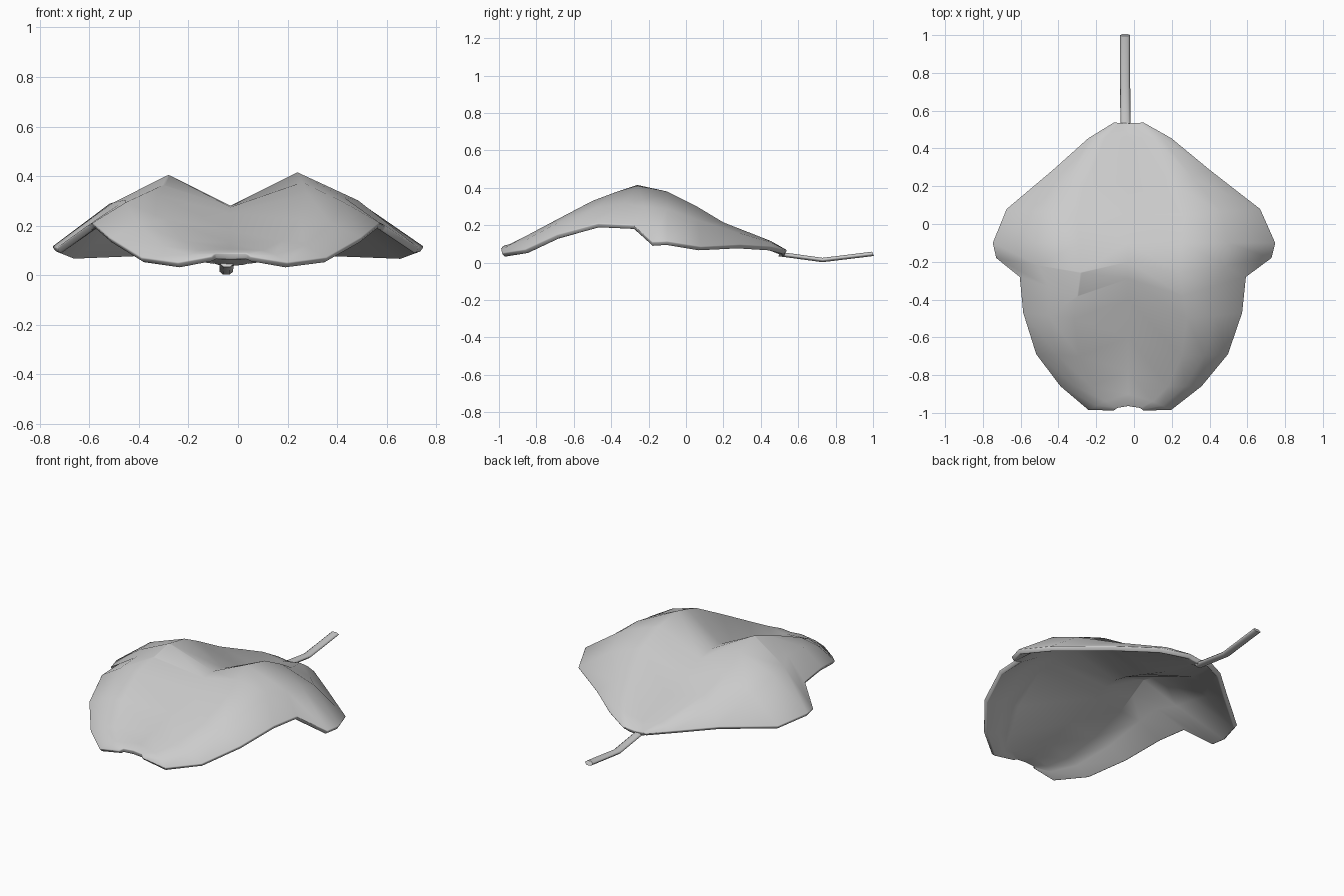
import bpy

if "Cube" in bpy.data.objects:
    bpy.data.objects.remove(bpy.data.objects["Cube"])

# Leaf ribs from stalk end to tip, right half:
# midrib (y, z), crest (x, y, z), edge (x, y, z)
RIBS = [
    (.535, .06, .02, .537, .065, .05, .54, .065),
    (.46, .09, .10, .455, .115, .20, .455, .085),
    (.22, .15, .22, .20, .215, .40, .29, .095),
    (.05, .21, .26, .05, .305, .67, .08, .085),
    (-.10, .26, .25, -.10, .38, .75, -.10, .115),
    (-.20, .28, .24, -.26, .415, .73, -.18, .11),
    (-.29, .275, .26, -.38, .375, .595, -.28, .20),
    (-.40, .25, .28, -.50, .33, .575, -.47, .21),
    (-.60, .18, .25, -.70, .225, .50, -.69, .15),
    (-.78, .13, .18, -.86, .14, .36, -.86, .07),
    (-.90, .105, .10, -.94, .10, .20, -.985, .05),
    (-.965, .09, .03, -.975, .09, .05, -.99, .075),
]


def left(p):
    """Mirror a point across the slightly off-centre midrib."""
    return (-p[0] - .06 * (1 - p[0] / .75), p[1], p[2] - .01 * (p[2] > .3))


def half(r):
    crest, edge = r[2:5], r[5:8]
    mid = [(a + b) / 2 for a, b in zip(crest, edge)]
    mid[2] += .08 * (edge[0] - crest[0])
    return [crest, tuple(mid), edge]


# Leaf blade: a grid of ribs given thickness
verts, faces = [], []
for r in RIBS:
    pts = half(r)
    verts += [left(p) for p in reversed(pts)] + [(-.03, r[0], r[1])] + pts
n = 7
for i in range(len(RIBS) - 1):
    for j in range(n - 1):
        a = i * n + j
        faces.append((a, a + n, a + n + 1, a + 1))
mesh = bpy.data.meshes.new("leaf_blade")
mesh.from_pydata(verts, [], faces)
mesh.update()
blade = bpy.data.objects.new("leaf_blade", mesh)
bpy.context.collection.objects.link(blade)
mod = blade.modifiers.new("thickness", 'SOLIDIFY')
mod.thickness = .028
mod.offset = -1
bev = blade.modifiers.new("soft_rim", 'BEVEL')
bev.width = .009
bev.segments = 2
bev.limit_method = 'ANGLE'
bev.angle_limit = .9
for p in mesh.polygons:
    p.use_smooth = True

# Stalk: flattened bent tube
curve = bpy.data.curves.new("stalk", 'CURVE')
curve.dimensions = '3D'
curve.bevel_depth = .027
curve.bevel_resolution = 1
curve.use_fill_caps = True
path = [(-.045, .50, .045), (-.045, .54, .040), (-.047, .73, .014), (-.047, 1.0, .047)]
s = curve.splines.new('POLY')
s.points.add(len(path) - 1)
for p, (x, y, z) in zip(s.points, path):
    p.co = (x, y, z / .5, 1)
stalk = bpy.data.objects.new("stalk", curve)
stalk.scale = (1, 1, .5)
bpy.context.collection.objects.link(stalk)
